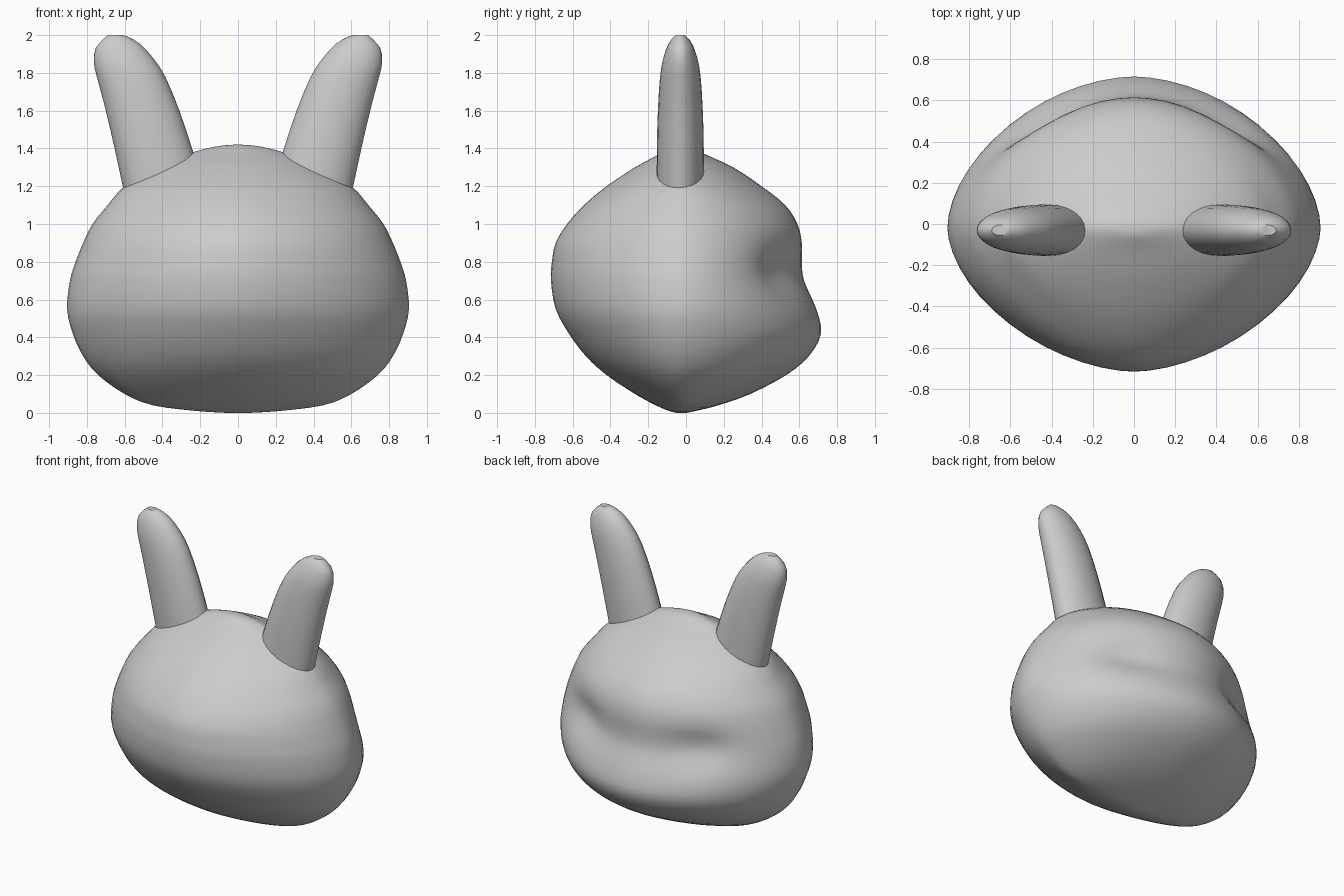
import bpy, bmesh, math
from mathutils import Vector

cube = bpy.data.objects.get("Cube")
if cube:
    bpy.data.objects.remove(cube)

grey = bpy.data.materials.new("light_grey")
grey.use_nodes = True
grey.diffuse_color = (0.6, 0.6, 0.6, 1)
grey.node_tree.nodes["Principled BSDF"].inputs["Base Color"].default_value = (0.6, 0.6, 0.6, 1)


def refine(rows, steps):
    """Catmull-Rom interpolation of profile rows."""
    rows = [Vector(r) for r in rows]
    out = []
    for i in range(len(rows) - 1):
        p0, p1, p2 = rows[max(i - 1, 0)], rows[i], rows[i + 1]
        p3 = rows[min(i + 2, len(rows) - 1)]
        for s in range(steps):
            t = s / steps
            out.append(p1 + 0.5 * t * (p2 - p0 + t * (2 * p0 - 5 * p1 + 4 * p2 - p3
                       + t * (3 * (p1 - p2) + p3 - p0))))
    return out + [rows[-1]]


def loft(name, rings):
    """Skin closed rings of points and cap both ends."""
    bm = bmesh.new()
    loops = [[bm.verts.new(p) for p in ring] for ring in rings]
    n = len(loops[0])
    for a, b in zip(loops, loops[1:]):
        for i in range(n):
            bm.faces.new((a[i], a[(i + 1) % n], b[(i + 1) % n], b[i]))
    bm.faces.new(loops[0][::-1])
    bm.faces.new(loops[-1])
    bmesh.ops.recalc_face_normals(bm, faces=bm.faces)
    mesh = bpy.data.meshes.new(name)
    bm.to_mesh(mesh)
    bm.free()
    mesh.materials.append(grey)
    obj = bpy.data.objects.new(name, mesh)
    bpy.context.collection.objects.link(obj)
    bpy.context.view_layer.objects.active = obj
    bpy.ops.object.select_all(action='DESELECT')
    obj.select_set(True)
    bpy.ops.object.shade_smooth_by_angle(angle=math.radians(40))
    return obj


def power(v, e):
    return math.copysign(abs(v) ** e, v)


# Head: height, half width, front y, back y
HEAD = [
    (0.0, 0.06, -0.05, 0.0), (0.01, 0.22, -0.09, 0.05), (0.04, 0.45, -0.16, 0.17),
    (0.1, 0.6, -0.27, 0.34), (0.2, 0.74, -0.42, 0.53), (0.3, 0.82, -0.53, 0.65),
    (0.42, 0.875, -0.62, 0.715), (0.55, 0.905, -0.69, 0.69), (0.7, 0.89, -0.715, 0.625),
    (0.8, 0.86, -0.71, 0.613), (0.9, 0.82, -0.69, 0.613), (1.0, 0.77, -0.63, 0.59),
    (1.1, 0.69, -0.54, 0.525), (1.2, 0.6, -0.42, 0.4), (1.3, 0.43, -0.27, 0.25),
    (1.37, 0.27, -0.14, 0.1), (1.41, 0.12, -0.07, 0.03), (1.42, 0.02, -0.04, -0.01),
]
CENTRE_Y = -0.02
SIDES = 56


def head_ring(z, half, front, back):
    ring = []
    for i in range(SIDES):
        a = 2 * math.pi * i / SIDES
        c, s = math.cos(a), math.sin(a)
        e = 2 / (1.75 if s < 0 else 1.8)
        x = half * power(c, e)
        y = CENTRE_Y + power(s, e) * ((back - CENTRE_Y) if s > 0 else (CENTRE_Y - front))
        # Rear groove deepens towards its two ends
        if s > 0:
            y -= 0.05 * math.exp(-((z - 0.75) / 0.13) ** 2 - ((abs(x) - 0.45) / 0.17) ** 2)
        ring.append((x, y, z))
    return ring


loft("head", [head_ring(*r) for r in refine(HEAD, 3)])

# Ears: inner x, inner z, outer x, outer z, half thickness
EAR = [
    (0.2, 1.25, 0.585, 1.08, 0.125), (0.24, 1.39, 0.61, 1.2, 0.125),
    (0.31, 1.6, 0.66, 1.43, 0.122), (0.385, 1.78, 0.71, 1.64, 0.113),
    (0.45, 1.88, 0.75, 1.79, 0.1), (0.52, 1.955, 0.763, 1.86, 0.08),
    (0.58, 1.99, 0.752, 1.935, 0.055), (0.61, 2.0, 0.69, 2.0, 0.025),
]


def ear_ring(side, ix, iz, ox, oz, thick):
    ring = []
    for i in range(24):
        a = 2 * math.pi * i / 24
        t = 0.5 + 0.5 * math.cos(a)
        ring.append((side * (ix + (ox - ix) * t), -0.03 + thick * math.sin(a),
                     min(iz + (oz - iz) * t, 2.0)))
    return ring


for label, side in (("left", 1), ("right", -1)):
    loft(label + "_ear", [ear_ring(side, *r) for r in refine(EAR, 2)])
